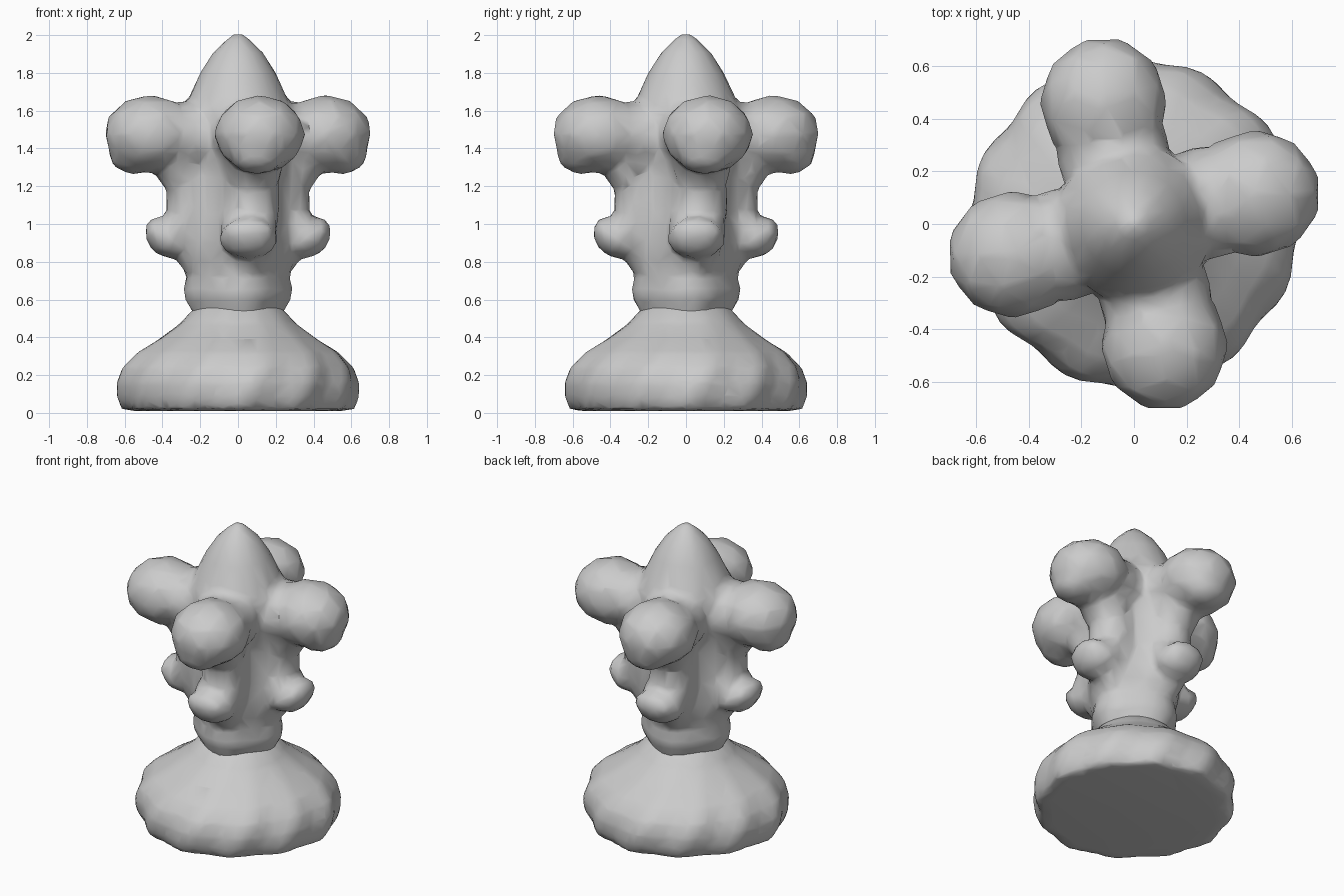
import bpy, bmesh, math
from mathutils import Matrix

if "Cube" in bpy.data.objects:
    bpy.data.objects.remove(bpy.data.objects["Cube"], do_unlink=True)

clay = bpy.data.materials.new("grey clay")
clay.use_nodes = True
clay.diffuse_color = (0.6, 0.6, 0.6, 1)
clay.node_tree.nodes["Principled BSDF"].inputs["Base Color"].default_value = (0.6, 0.6, 0.6, 1)


def lathe(bm, profile, shape, sides=64):
    """Closed stack of rings; shape(angle, height) scales each radius."""
    rings = []
    for r, z in profile:
        ring = []
        for i in range(sides):
            a = math.tau * i / sides
            k = r * shape(a, z)
            ring.append(bm.verts.new((k * math.cos(a), k * math.sin(a), z)))
        rings.append(ring)
    for low, high in zip(rings, rings[1:]):
        for i in range(sides):
            j = (i + 1) % sides
            bm.faces.new((low[i], low[j], high[j], high[i]))
    bm.faces.new(rings[0][::-1])
    bm.faces.new(rings[-1])


def blob(bm, turn, centre, size, tilt=0, detail=3):
    """Ellipsoid in the arm frame (outward, sideways, up), turned about z."""
    m = (turn @ Matrix.Translation(centre) @ Matrix.Rotation(tilt, 4, "Y")
         @ Matrix.Diagonal((*size, 1)))
    bmesh.ops.create_icosphere(bm, subdivisions=detail, radius=1, matrix=m)


def finish(name, bm, smooth, keep):
    mesh = bpy.data.meshes.new(name)
    bm.to_mesh(mesh)
    bm.free()
    mesh.materials.append(clay)
    ob = bpy.data.objects.new(name, mesh)
    bpy.context.collection.objects.link(ob)
    # Fuse the overlapping lumps, soften the joins, then coarsen the surface
    fuse = ob.modifiers.new("fuse", "REMESH")
    fuse.mode = "VOXEL"
    fuse.voxel_size = 0.022
    fuse.use_smooth_shade = True
    soften = ob.modifiers.new("soften", "SMOOTH")
    soften.factor = 0.5
    soften.iterations = smooth
    coarse = ob.modifiers.new("coarsen", "DECIMATE")
    coarse.ratio = keep


# Body: squarish collar and torso rising to a pointed head
body = bmesh.new()
lathe(body, [(0.22, 0.46), (0.235, 0.55), (0.27, 0.60), (0.275, 0.66), (0.26, 0.72),
             (0.285, 0.80), (0.295, 0.90), (0.285, 1.05), (0.285, 1.25), (0.31, 1.45),
             (0.295, 1.60), (0.245, 1.70), (0.20, 1.80), (0.13, 1.91), (0.07, 1.97),
             (0.02, 2.01)],
      lambda a, z: 1 + 0.05 * math.cos(4 * a - 0.6) * (z < 1.5))

# Four arms, each a bulb above a stem that ends in an upturned nub
for q in range(4):
    turn = Matrix.Rotation(q * math.pi / 2, 4, "Z")
    # Faceted bulb with a drooping outer lip
    blob(body, turn, (0.46, 0.115, 1.475), (0.255, 0.245, 0.21), detail=2)
    blob(body, turn, (0.55, 0.10, 1.38), (0.14, 0.16, 0.12), detail=2)
    # Thick neck, sloping down into the stem
    blob(body, turn, (0.27, 0.08, 1.46), (0.23, 0.215, 0.19))
    blob(body, turn, (0.30, 0.08, 1.33), (0.15, 0.16, 0.20), 0.35)
    blob(body, turn, (0.23, 0.07, 1.12), (0.15, 0.15, 0.40))
    # Nub, with a wedge filling the slope below the stem
    blob(body, turn, (0.31, 0.06, 0.98), (0.10, 0.15, 0.17), -0.5)
    blob(body, turn, (0.35, 0.055, 0.92), (0.13, 0.16, 0.105), detail=2)
    blob(body, turn, (0.42, 0.055, 0.955), (0.075, 0.14, 0.085), detail=2)
finish("body", body, 4, 0.09)


# Skirt: flared base with shallow swirling folds
def folds(a, z):
    flare = max(0, min(1, (0.56 - z) / 0.3))
    swirl = a - 0.8 * z
    return 1 + flare * (0.02 * math.cos(12 * swirl) + 0.015 * math.cos(4 * swirl))


skirt = bmesh.new()
lathe(skirt, [(0.53, 0.01), (0.595, 0.02), (0.62, 0.08), (0.625, 0.16), (0.60, 0.24),
              (0.53, 0.32), (0.42, 0.39), (0.31, 0.47), (0.245, 0.54), (0.22, 0.57)], folds, 96)
finish("skirt", skirt, 2, 0.1)
